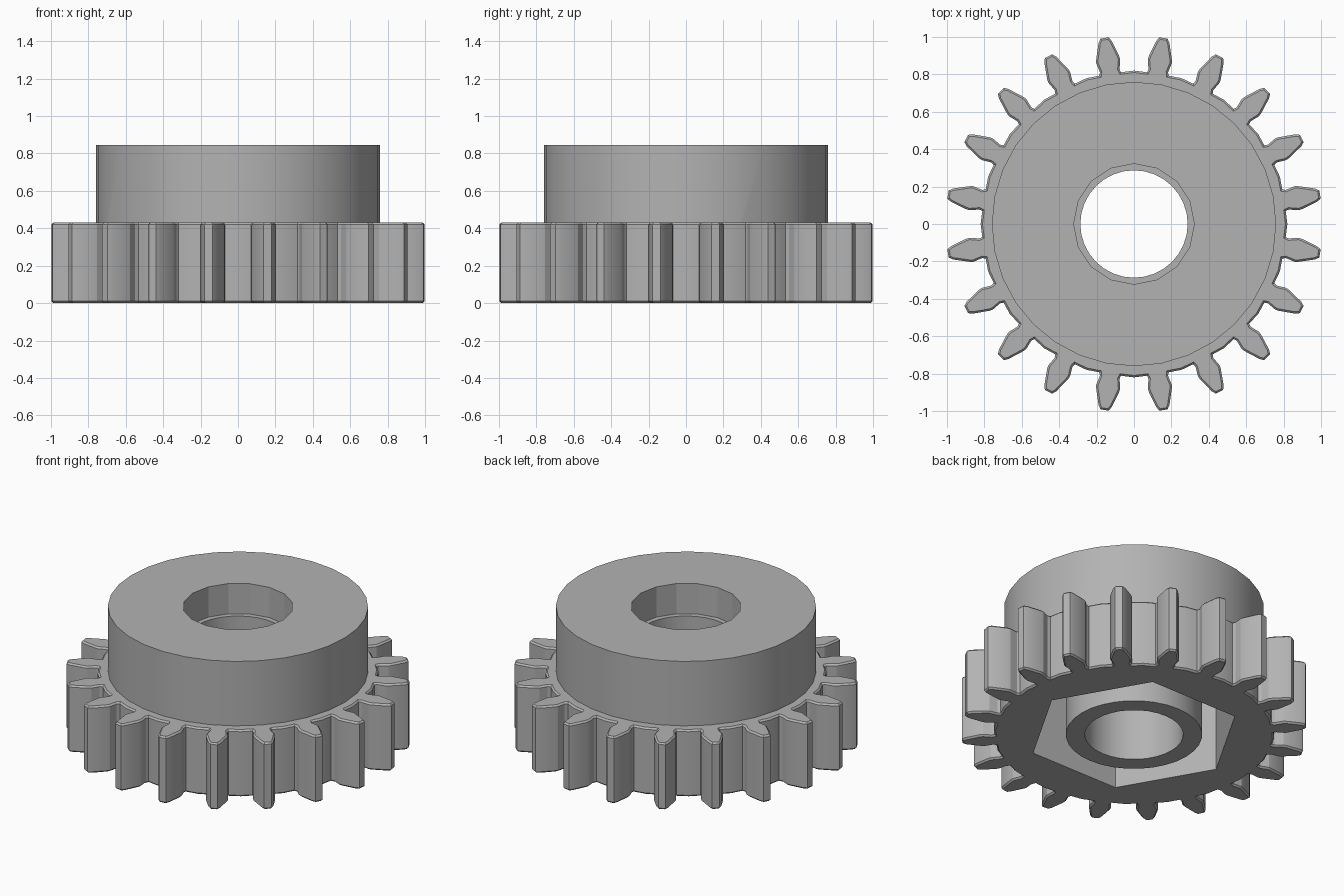
import bpy, bmesh
from math import cos, sin, pi, radians

cube = bpy.data.objects.get("Cube")
if cube:
    bpy.data.objects.remove(cube, do_unlink=True)

TEETH = 20
GEAR_TOP, HUB_TOP = 0.43, 0.845
POCKET_TOP, LEDGE = 0.55, 0.65

grey = bpy.data.materials.new("light grey plastic")
grey.use_nodes = True
colour = (0.45, 0.45, 0.45, 1)
grey.diffuse_color = colour
grey.node_tree.nodes["Principled BSDF"].inputs["Base Color"].default_value = colour


def circle(radius, sides):
    return [(radius * cos(2 * pi * i / sides), radius * sin(2 * pi * i / sides))
            for i in range(sides)]


def prism(name, outline, z0, z1, bevel=0):
    """Extrude a closed outline upwards, optionally softening both rims."""
    bm = bmesh.new()
    base = bm.faces.new([bm.verts.new((x, y, z0)) for x, y in outline])
    ext = bmesh.ops.extrude_face_region(bm, geom=[base], use_keep_orig=True)
    for g in ext["geom"]:
        if isinstance(g, bmesh.types.BMVert):
            g.co.z = z1
    bmesh.ops.recalc_face_normals(bm, faces=bm.faces[:])
    if bevel:
        rims = [e for e in bm.edges if abs(e.verts[0].co.z - e.verts[1].co.z) < 1e-5]
        bmesh.ops.bevel(bm, geom=rims, offset=bevel, segments=1,
                        affect='EDGES', clamp_overlap=True)
    mesh = bpy.data.meshes.new(name)
    bm.to_mesh(mesh)
    bm.free()
    mesh.materials.append(grey)
    obj = bpy.data.objects.new(name, mesh)
    bpy.context.collection.objects.link(obj)
    return obj


def combine(body, tool, operation):
    """Apply a boolean and discard the tool."""
    mod = body.modifiers.new(operation.lower(), 'BOOLEAN')
    mod.operation, mod.object, mod.solver = operation, tool, 'EXACT'
    bpy.context.view_layer.objects.active = body
    bpy.ops.object.modifier_apply(modifier=mod.name)
    bpy.data.objects.remove(tool, do_unlink=True)


# Toothed outline: (radius, half width) from root to tip, mirrored on each tooth
flank = [(0.812, 0.058), (0.83, 0.053), (0.88, 0.065), (0.90, 0.062),
         (0.985, 0.036), (1.007, 0.022)]
outline = []
for i in range(TEETH):
    a = 2 * pi * (i + 0.5) / TEETH
    profile = [(r, -w) for r, w in flank] + [(r, w) for r, w in reversed(flank)]
    outline += [(r * cos(a) - w * sin(a), r * sin(a) + w * cos(a)) for r, w in profile]
    gap = a + pi / TEETH
    outline.append((0.82 * cos(gap), 0.82 * sin(gap)))

gear = prism("gear_wheel", outline, 0, GEAR_TOP, bevel=0.01)

# Hub, hexagonal underside pocket, central tube and stepped bore
combine(gear, prism("hub", circle(0.76, 32), 0.2, HUB_TOP), 'UNION')
combine(gear, prism("hex_pocket", circle(0.626, 6), -0.1, POCKET_TOP), 'DIFFERENCE')
combine(gear, prism("centre_tube", circle(0.398, 32), 0, POCKET_TOP + 0.04), 'UNION')
combine(gear, prism("through_bore", circle(0.287, 32), -0.1, 1), 'DIFFERENCE')
combine(gear, prism("top_bore", circle(0.322, 16), LEDGE, 1), 'DIFFERENCE')

bpy.ops.object.select_all(action='DESELECT')
gear.select_set(True)
bpy.context.view_layer.objects.active = gear
bpy.ops.object.shade_smooth_by_angle(angle=radians(20))
